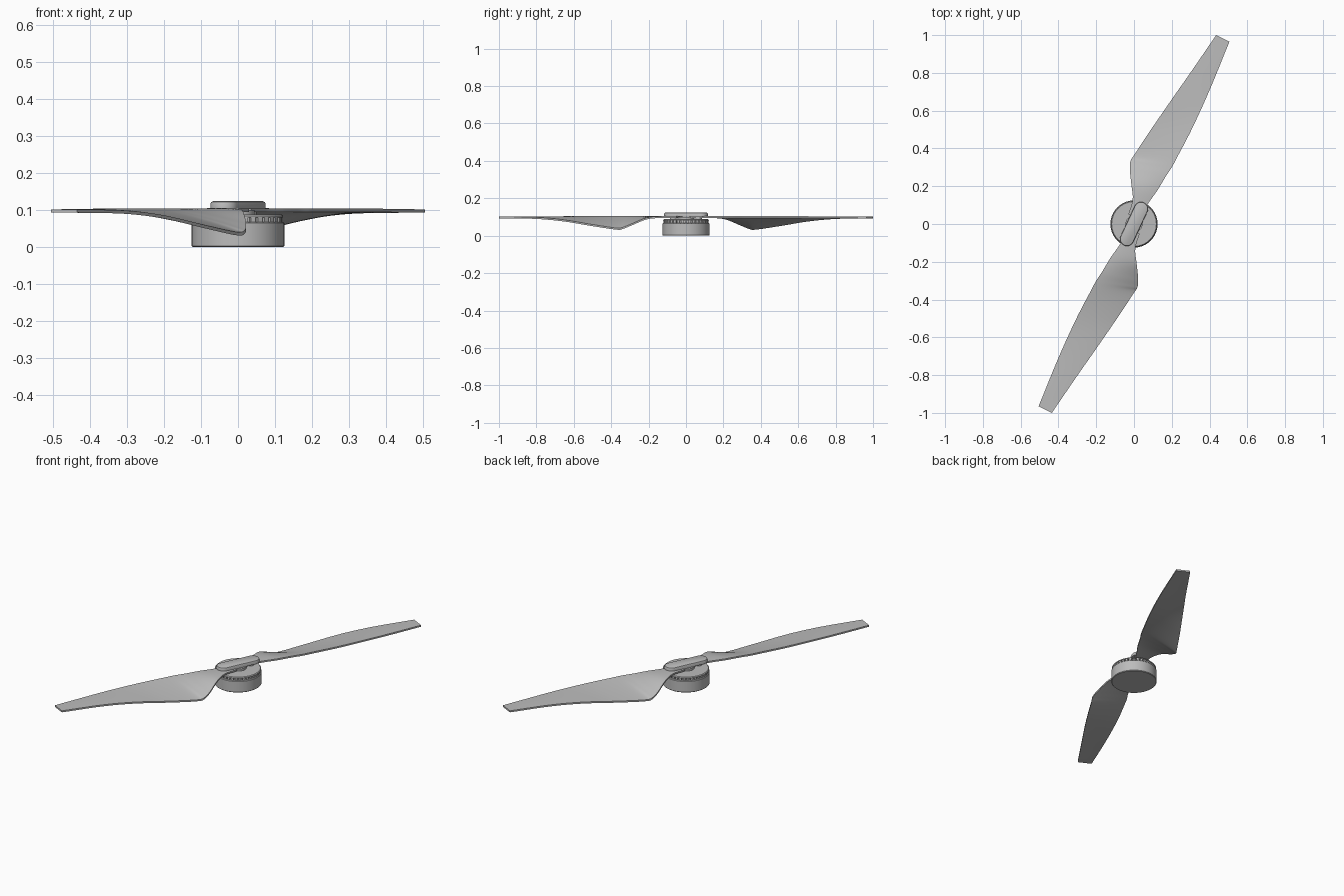
import bpy, bmesh, math
from mathutils import Vector, Matrix

cube = bpy.data.objects.get("Cube")
if cube:
    bpy.data.objects.remove(cube)

grey = bpy.data.materials.new("plain grey")
grey.use_nodes = True
grey.diffuse_color = (0.5, 0.5, 0.5, 1)
grey.node_tree.nodes["Principled BSDF"].inputs["Base Color"].default_value = (0.5, 0.5, 0.5, 1)


def finish(name, bm, angle=35):
    bmesh.ops.recalc_face_normals(bm, faces=bm.faces)
    mesh = bpy.data.meshes.new(name)
    bm.to_mesh(mesh)
    bm.free()
    mesh.materials.append(grey)
    obj = bpy.data.objects.new(name, mesh)
    bpy.context.collection.objects.link(obj)
    bpy.ops.object.select_all(action='DESELECT')
    obj.select_set(True)
    bpy.context.view_layer.objects.active = obj
    bpy.ops.object.shade_smooth_by_angle(angle=math.radians(angle))
    return obj


def stack(name, loops):
    """Skin a list of closed rings and cap both ends."""
    bm = bmesh.new()
    rings = [[bm.verts.new(p) for p in loop] for loop in loops]
    n = len(rings[0])
    for a, b in zip(rings, rings[1:]):
        for i in range(n):
            j = (i + 1) % n
            bm.faces.new((a[i], a[j], b[j], b[i]))
    bm.faces.new(rings[0])
    bm.faces.new(rings[-1])
    return finish(name, bm)


def circle(r, z, cx=0, cy=0, n=64):
    return [(cx + r * math.cos(math.tau * i / n), cy + r * math.sin(math.tau * i / n), z)
            for i in range(n)]


def turned(name, profile, cx=0, cy=0, n=64):
    return stack(name, [circle(r, z, cx, cy, n) for r, z in profile])


def capsule(r, z, half, angle, n=16):
    loop = []
    for side in (1, -1):
        for i in range(n + 1):
            a = math.pi * i / n - math.pi / 2
            p = Vector((side * (half + r * math.cos(a)), side * r * math.sin(a), z))
            loop.append(Matrix.Rotation(angle, 3, 'Z') @ p)
    return loop


def spline(points, t):
    """Smooth curve through the points at parameter t."""
    i = min(int(t), len(points) - 2)
    u = t - i
    b, c = points[i], points[i + 1]
    a = points[i - 1] if i else b * 2 - c
    d = points[i + 2] if i + 2 < len(points) else c * 2 - b
    return 0.5 * (2 * b + (c - a) * u + (2 * a - 5 * b + 4 * c - d) * u**2
                  + (3 * b - a - 3 * c + d) * u**3)


# Motor: bell, slotted neck, teeth and top plate
turned("motor_bell", [(0.122, 0), (0.125, 0.003), (0.125, 0.065), (0.122, 0.068)])
turned("motor_neck", [(0.108, 0.066), (0.108, 0.082)])
turned("motor_top_plate", [(0.122, 0.08), (0.122, 0.084), (0.118, 0.088)])
bm = bmesh.new()
TEETH = 36
for i in range(TEETH):
    turn = Matrix.Rotation(math.tau * i / TEETH, 4, 'Z')
    place = Matrix.Translation((0.112, 0, 0.074))
    bmesh.ops.create_cube(bm, size=1, matrix=turn @ place @ Matrix.Diagonal((0.016, 0.013, 0.014, 1)))
finish("motor_teeth", bm)

# Propeller mount: boss, two screws and rounded clamp bar
AXIS = math.radians(65)
turned("mount_boss", [(0.045, 0.085), (0.045, 0.1)], n=32)
for side, label in ((1, "back"), (-1, "front")):
    turned("mount_screw_" + label, [(0.018, 0.085), (0.018, 0.112)],
           side * 0.075 * math.cos(AXIS), side * 0.075 * math.sin(AXIS), 20)
stack("clamp_bar", [capsule(r, z, 0.088, AXIS) for r, z in
                    ((0.037, 0.103), (0.037, 0.118), (0.035, 0.122), (0.031, 0.124))])

# Blade edges from root to tip
leading = [Vector(p) for p in (
    (.035, .02, .104), (.07, .1, .104), (.125, .18, .104), (.17, .255, .104), (.2, .3, .104),
    (.232, .36, .104), (.3, .49, .104), (.37, .64, .104), (.43, .78, .103), (.505, .965, .102))]
trailing = [Vector(p) for p in (
    (-.03, .05, .104), (-.007, .13, .104), (-.014, .21, .096), (-.022, .29, .064), (-.018, .335, .046),
    (.004, .37, .041), (.09, .5, .06), (.2, .66, .086), (.305, .81, .099), (.435, 1.0, .102))]
STEPS, CHORD, THICK = 72, 14, 0.009


def blade(name, angle):
    bm = bmesh.new()
    spin = Matrix.Rotation(angle, 3, 'Z')
    rows = []
    for s in range(STEPS + 1):
        t = (len(leading) - 1) * s / STEPS
        a, b = spline(leading, t), spline(trailing, t)
        row = []
        for c in range(CHORD + 1):
            u = c / CHORD
            p = a.lerp(b, u)
            # Gentle camber, fading out at root and tip
            p.z += 0.02 * u * (1 - u) * math.sin(math.pi * s / STEPS)
            row.append(bm.verts.new(spin @ p))
        rows.append(row)
    for r, q in zip(rows, rows[1:]):
        for c in range(CHORD):
            bm.faces.new((r[c], q[c], q[c + 1], r[c + 1]))
    # Close the sheet into a thin solid
    ext = bmesh.ops.extrude_face_region(bm, geom=bm.faces[:], use_keep_orig=True)
    bmesh.ops.translate(bm, vec=(0, 0, -THICK),
                        verts=[v for v in ext["geom"] if isinstance(v, bmesh.types.BMVert)])
    return finish(name, bm)


blade("back_blade", 0)
blade("front_blade", math.pi)
